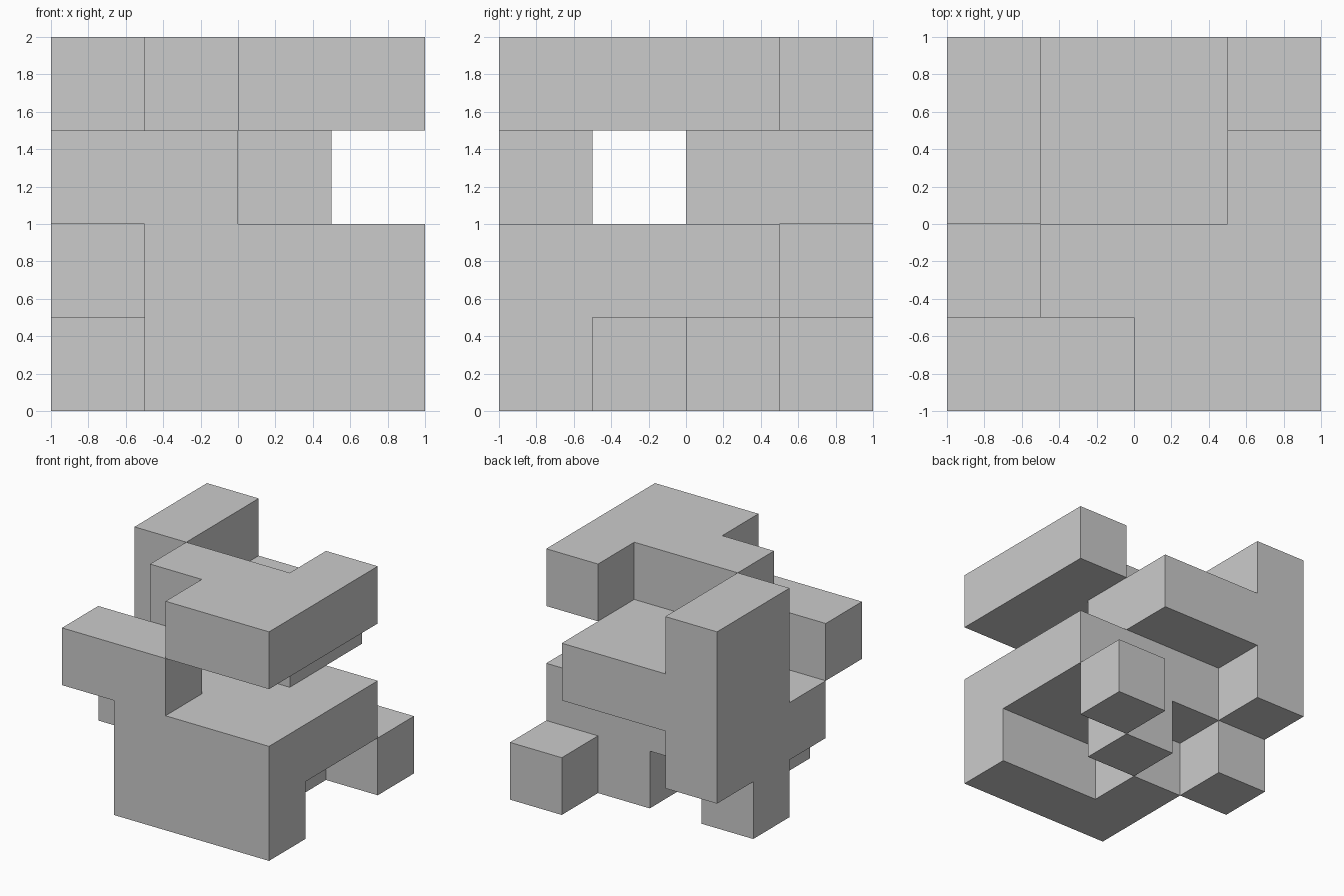
import bpy
import bmesh
from math import radians
from mathutils import Vector

if "Cube" in bpy.data.objects:
    bpy.data.objects.remove(bpy.data.objects["Cube"])

CELL = 0.5

# Four layers, bottom to top; each is a plan seen from above (first row = back)
LAYERS = [
    ["...#", "#.#.", ".#..", ".###"],
    ["#...", "####", "####", ".###"],
    ["###.", "###.", "....", "##.."],
    ["#...", "#..#", ".###", "..##"],
]

filled = {
    (x, 3 - row, z)
    for z, layer in enumerate(LAYERS)
    for row, line in enumerate(layer)
    for x, mark in enumerate(line)
    if mark == "#"
}


def add_side(bm, cell, axis, sign):
    """Add one outward-facing square on the given side of a cell."""
    normal, u, v = Vector(), Vector(), Vector()
    normal[axis] = sign
    u[(axis + 1) % 3] = 1
    v[(axis + 2) % 3] = sign
    centre = Vector(cell) + Vector((-1.5, -1.5, 0.5)) + normal / 2
    corners = [(-1, -1), (1, -1), (1, 1), (-1, 1)]
    bm.faces.new([bm.verts.new((centre + u * a / 2 + v * b / 2) * CELL)
                  for a, b in corners])


# Outer skin: only sides with no neighbouring block
bm = bmesh.new()
for cell in sorted(filled):
    for axis in range(3):
        for sign in (-1, 1):
            neighbour = list(cell)
            neighbour[axis] += sign
            if tuple(neighbour) not in filled:
                add_side(bm, cell, axis, sign)

# Weld the squares and merge coplanar ones into clean flat faces
bmesh.ops.remove_doubles(bm, verts=bm.verts, dist=0.001)
bmesh.ops.dissolve_limit(bm, angle_limit=radians(1), verts=bm.verts, edges=bm.edges)

mesh = bpy.data.meshes.new("block_puzzle")
bm.to_mesh(mesh)
bm.free()
block = bpy.data.objects.new("block_puzzle", mesh)
bpy.context.collection.objects.link(block)
